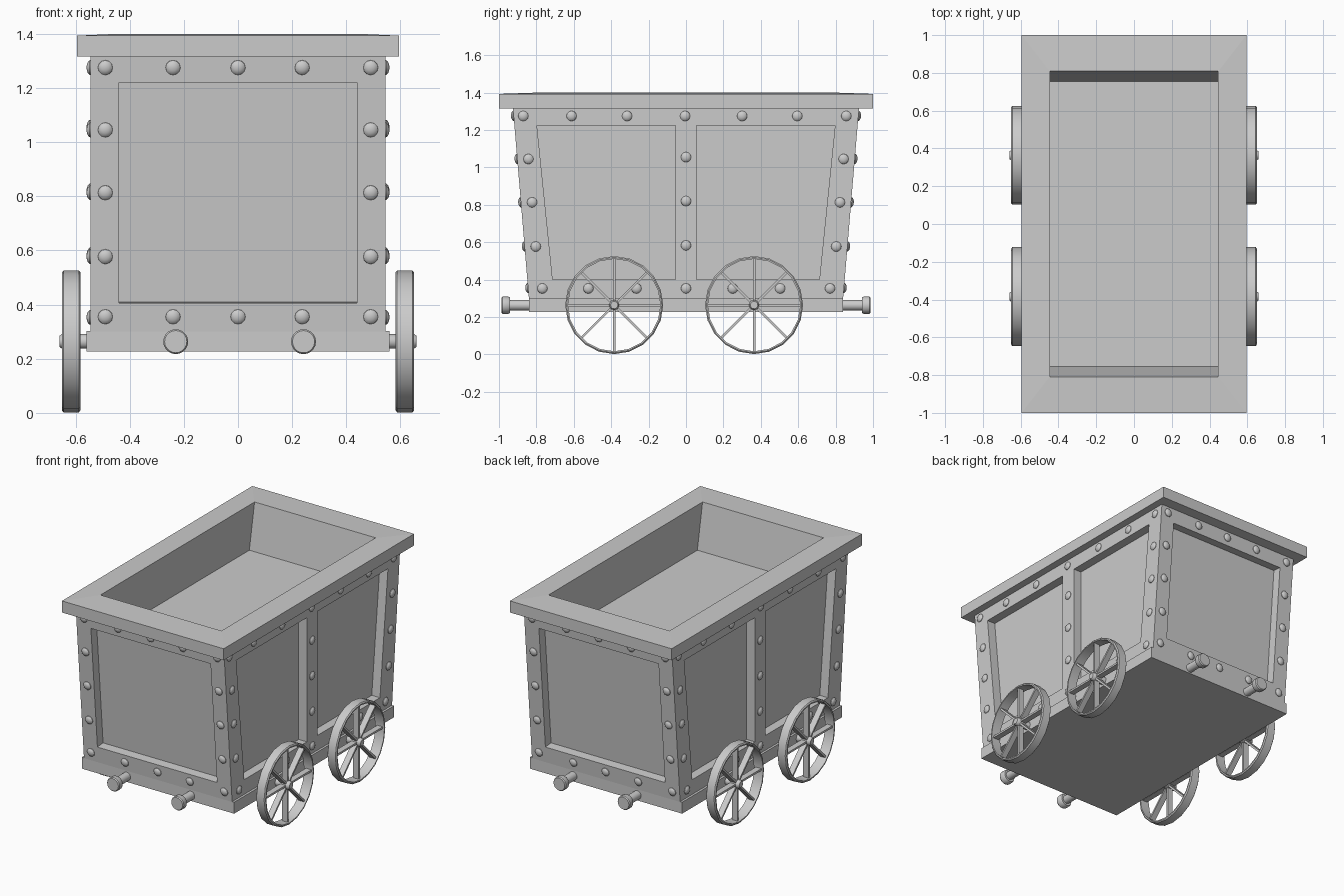
import bpy, bmesh, math
from mathutils import Vector, Matrix

if "Cube" in bpy.data.objects:
    bpy.data.objects.remove(bpy.data.objects["Cube"])


def finish(name, bm, smooth=False):
    bmesh.ops.remove_doubles(bm, verts=bm.verts, dist=1e-5)
    bmesh.ops.recalc_face_normals(bm, faces=bm.faces)
    me = bpy.data.meshes.new(name)
    bm.to_mesh(me)
    bm.free()
    ob = bpy.data.objects.new(name, me)
    bpy.context.collection.objects.link(ob)
    if smooth:
        bpy.ops.object.select_all(action='DESELECT')
        ob.select_set(True)
        bpy.context.view_layer.objects.active = ob
        bpy.ops.object.shade_smooth_by_angle(angle=math.radians(35))
    return ob


def hull(name, pts):
    bm = bmesh.new()
    for p in pts:
        bm.verts.new(p)
    bmesh.ops.convex_hull(bm, input=bm.verts)
    bmesh.ops.dissolve_limit(bm, angle_limit=0.005, verts=bm.verts, edges=bm.edges)
    return finish(name, bm)


def rect(hx, hy, z):
    return [(sx * hx, sy * hy, z) for sx in (-1, 1) for sy in (-1, 1)]


def cut(ob, cutters):
    for c in cutters:
        c.hide_render = True
        c.hide_viewport = True
        m = ob.modifiers.new("cut", 'BOOLEAN')
        m.operation, m.solver, m.object = 'DIFFERENCE', 'EXACT', c


def place(pos, axis):
    return Matrix.Translation(pos) @ Vector(axis).to_track_quat('Z', 'Y').to_matrix().to_4x4()


def lathe(bm, profile, n, mat, closed=False):
    """Revolve (radius, height) points about the local z axis."""
    rings = [[bm.verts.new(mat @ Vector((r * math.cos(a), r * math.sin(a), h)))
              for a in (2 * math.pi * i / n for i in range(n))] if r else
             [bm.verts.new(mat @ Vector((0, 0, h)))] * n for r, h in profile]
    pairs = list(zip(rings, rings[1:])) + ([(rings[-1], rings[0])] if closed else [])
    for a, b in pairs:
        for i in range(n):
            j = (i + 1) % n
            vs = list(dict.fromkeys((a[i], a[j], b[j], b[i])))
            bm.faces.new(vs)


W = 0.545                                   # body half width
slope = 0.085 / 1.015


def end_y(z):
    return 0.84 + slope * (z - 0.3)


# base plate, tapered body and top rim
hull("base_plate", rect(0.56, 0.84, 0.226) + rect(0.56, 0.84, 0.302))
body = hull("body", rect(W, end_y(0.3), 0.3) + rect(W, end_y(1.32), 1.32))
rim = hull("top_rim", rect(0.595, 1, 1.316) + rect(0.595, 1, 1.393) + rect(0.44, 0.8, 1.4))

# open cavity through rim and body
cavity = hull("cavity_cutter", rect(0.445, 0.755, 1.10) + rect(0.445, 0.828, 1.5))
cut(rim, [cavity])

# recessed panels on ends and sides
panels = []
for s in (-1, 1):
    nrm = Vector((0, s, -slope)).normalized()
    quad = [Vector((x, s * end_y(z), z)) for x in (-0.44, 0.44) for z in (0.405, 1.22)]
    panels.append(hull("end_panel_cutter", [p + nrm * d for p in quad for d in (-0.06, 0.1)]))
    for t in (-1, 1):
        quad = [(0.055, 0.40), (0.713, 0.40), (0.055, 1.225), (0.797, 1.225)]
        panels.append(hull("side_panel_cutter", [(s * x, t * y, z) for y, z in quad
                                                 for x in (W - 0.06, W + 0.1)]))
cut(body, [cavity] + panels)

# domed rivets on the frames
dome = [(0.028, -0.004), (0.027, 0.003), (0.021, 0.009), (0.012, 0.013), (0, 0.0145)]
bm = bmesh.new()
for s in (-1, 1):
    spots = [(x, z) for z in (1.275, 0.355) for x in (-0.49, -0.24, 0, 0.237, 0.49)]
    spots += [(x, z) for z in (1.045, 0.813, 0.577) for x in (-0.49, 0.49)]
    for x, z in spots:
        lathe(bm, dome, 12, place((x, s * end_y(z), z), (0, s, -slope)))
    spots = [(y, 1.275) for y in (-0.87, -0.612, -0.315, -0.005, 0.3, 0.595, 0.857)]
    spots += [(y, 0.353) for y in (-0.768, -0.522, -0.265, 0, 0.25, 0.503, 0.77)]
    spots += [(t * (end_y(z) - 0.06), z) for t in (-1, 1) for z in (1.045, 0.813, 0.577)]
    spots += [(0, 1.055), (0, 0.82), (0, 0.583)]
    for y, z in spots:
        lathe(bm, dome, 12, place((s * W, y, z), (s, 0, 0)))
finish("rivets", bm, True)

# buffers on both ends
bm = bmesh.new()
prof = [(0, -0.02), (0.028, -0.02), (0.028, 0.10), (0.04, 0.10), (0.046, 0.11),
        (0.046, 0.14), (0.041, 0.147), (0, 0.147)]
for s in (-1, 1):
    for x in (-0.23, 0.242):
        lathe(bm, prof, 20, place((x, s * 0.84, 0.263), (0, s, 0)))
finish("buffers", bm, True)

# spoked wheels with hubs and axle stubs
tyre = [(0.247, 0.582), (0.255, 0.582), (0.262, 0.588), (0.262, 0.644), (0.255, 0.65), (0.247, 0.65)]
hub = [(0, 0.5), (0.027, 0.5), (0.027, 0.65), (0.02, 0.66), (0, 0.66)]
for s, side in ((-1, "left"), (1, "right")):
    for y, end in ((-0.384, "front"), (0.364, "back")):
        mat = place((0, y, 0.264), (s, 0, 0))
        bm = bmesh.new()
        lathe(bm, tyre, 20, mat, True)
        lathe(bm, hub, 12, mat)
        for k in range(8):
            spoke = (Matrix.Rotation(k * math.pi / 4, 4, 'Z') @ Matrix.Translation((0.135, 0, 0.617))
                     @ Matrix.Diagonal((0.23, 0.013, 0.04, 1)))
            bmesh.ops.create_cube(bm, size=1, matrix=mat @ spoke)
        finish(f"{end}_{side}_wheel", bm, True)
